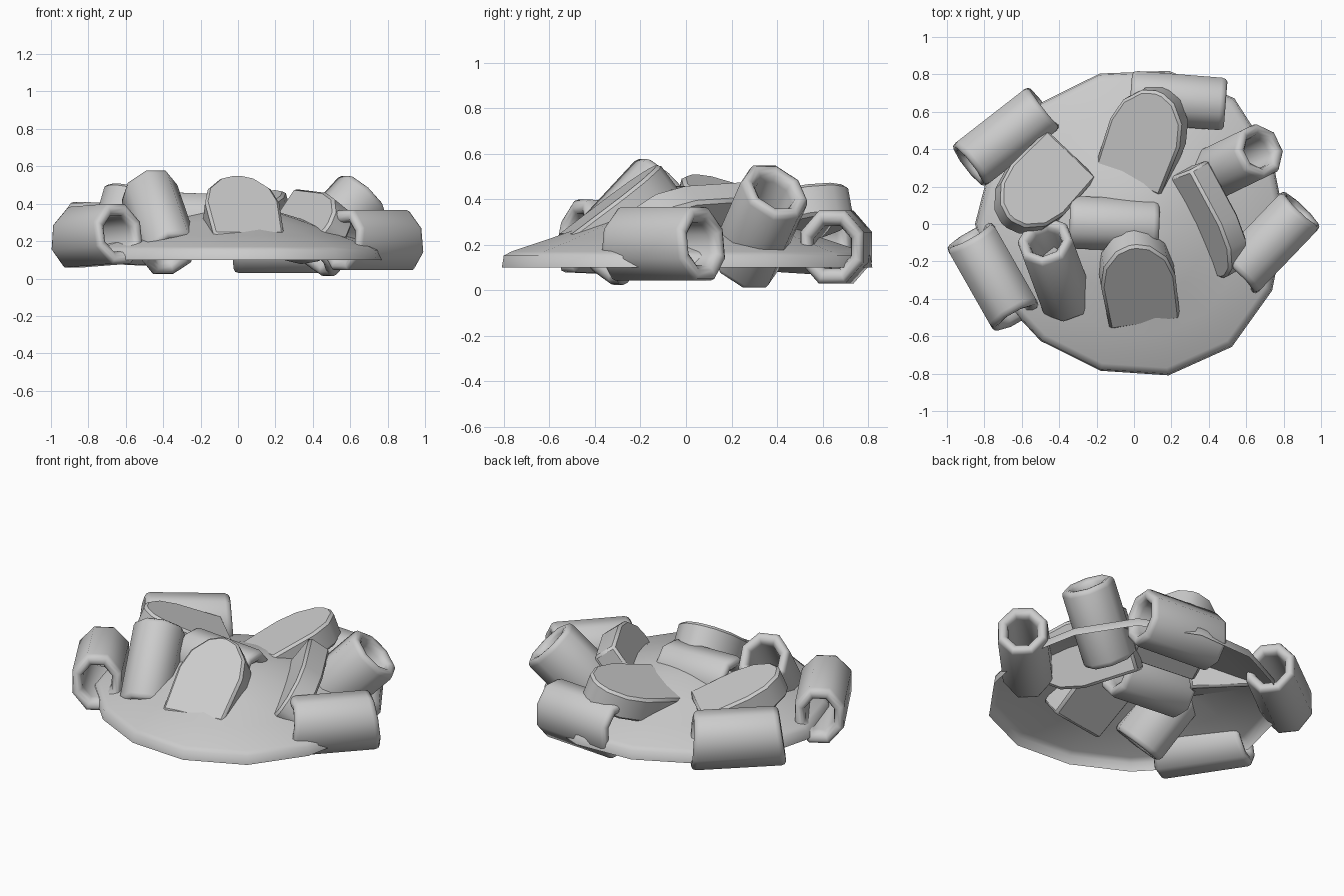
import bpy, bmesh, math
from mathutils import Vector

if "Cube" in bpy.data.objects:
    bpy.data.objects.remove(bpy.data.objects["Cube"])

grey = bpy.data.materials.new("plain_grey")
grey.diffuse_color = (0.6, 0.6, 0.6, 1)
grey.use_nodes = True
grey.node_tree.nodes["Principled BSDF"].inputs["Base Color"].default_value = grey.diffuse_color


def finish(name, bm, angle):
    bmesh.ops.recalc_face_normals(bm, faces=bm.faces)
    me = bpy.data.meshes.new(name)
    bm.to_mesh(me)
    bm.free()
    me.materials.append(grey)
    ob = bpy.data.objects.new(name, me)
    bpy.context.collection.objects.link(ob)
    bpy.ops.object.select_all(action='DESELECT')
    ob.select_set(True)
    bpy.context.view_layer.objects.active = ob
    bpy.ops.object.shade_smooth_by_angle(angle=math.radians(angle))
    return ob


# Sauce mound: open 14-sided dome with a short rounded rim and uneven edge
def mound():
    radii = [.81, .82, .86, .84, .825, .82, .84, .85, .83, .80, .805, .83, .84, .82]
    profile = [(.25, .36), (.49, .30), (.73, .23), (.95, .17), (.99, .152), (1, .10)]
    n = len(radii)
    bm = bmesh.new()
    rings = []
    for f, z in profile:
        rings.append([bm.verts.new((r * f * math.cos(2 * math.pi * k / n),
                                    r * f * math.sin(2 * math.pi * k / n), z))
                      for k, r in enumerate(radii)])
    top = bm.verts.new((0, 0, .38))
    for k in range(n):
        j = (k + 1) % n
        bm.faces.new((top, rings[0][k], rings[0][j]))
        for a, b in zip(rings, rings[1:]):
            bm.faces.new((a[k], b[k], b[j], a[j]))
    finish("sauce_mound", bm, 80)


# Pasta tube: hollow 8-sided, slightly oval, rounded rims, between two points;
# slant cuts both ends so the underside is longer
def tube(name, p, q, slant=0.0):
    p, q = Vector(p), Vector(q)
    d = (q - p).normalized()
    side = d.cross(Vector((0, 0, 1))).normalized()
    up = side.cross(d)
    L = (q - p).length
    # (radius factor, inset from the end)
    end = [(1, .03), (.96, .01), (.86, 0), (.72, .004), (.62, .02), (.58, .05)]
    prof = [(r, t, 1) for r, t in end] + [(r, t, -1) for r, t in reversed(end)]
    bm = bmesh.new()
    cols = []
    for k in range(8):
        a = math.pi * (k + .5) / 4
        r_dir = side * (.152 * math.cos(a)) + up * (.174 * math.sin(a))
        col = []
        for r, t, s in prof:
            v = r_dir * r
            t += slant * v.dot(up)
            col.append(bm.verts.new(v + (p + d * t if s > 0 else q - d * t)))
        cols.append(col)
    for k in range(8):
        a, b = cols[k], cols[(k + 1) % 8]
        for i in range(len(prof)):
            j = (i + 1) % len(prof)
            bm.faces.new((a[i], a[j], b[j], b[i]))
    finish(name, bm, 70)


# Chunk: thick D-shaped slice; base = middle of straight edge on the top face,
# u points to the rounded end, w lies across it
def chunk(name, base, u, w, length, thick=.15, width=1.0):
    u = Vector(u).normalized()
    w = Vector(w)
    w = (w - u * w.dot(u)).normalized()
    n = u.cross(w)
    if n.z < 0:
        n = -n
    half = [(0, .185), (.55, .195), (.78, .165), (.95, .09)]
    outline = half + [(1, .02), (1, -.02)] + [(a, -b) for a, b in reversed(half)]
    bm = bmesh.new()
    pts = [Vector(base) + u * (a * length) + w * (b * width) for a, b in outline]
    face = bm.faces.new([bm.verts.new(v) for v in pts])
    ext = bmesh.ops.extrude_face_region(bm, geom=[face])
    verts = [g for g in ext["geom"] if isinstance(g, bmesh.types.BMVert)]
    bmesh.ops.translate(bm, verts=verts, vec=-n * thick)
    bmesh.ops.recalc_face_normals(bm, faces=bm.faces)
    sharp = [e for e in bm.edges if e.calc_face_angle(0) > 1]
    bmesh.ops.bevel(bm, geom=sharp, offset=.015, segments=1, affect='EDGES')
    finish(name, bm, 40)


mound()

tubes = {
    "tube_back_left": ((-.885, .31, .25), (-.48, .625, .23), .1),
    "tube_front_left": ((-.88, -.06, .22), (-.63, -.50, .24), .17),
    "tube_back": ((-.02, .68, .19), (.49, .64, .19), 0),
    "tube_right_raised": ((.38, .25, .115), (.68, .395, .445), 0),
    "tube_right": ((.55, -.28, .205), (.895, .08, .205), .12),
    "tube_left_raised": ((-.36, -.405, .125), (-.48, -.08, .475), 0),
    "tube_centre": ((-.35, .01, .30), (.13, -.01, .28), 0),
}
for name, (p, q, slant) in tubes.items():
    tube(name, p, q, slant)

chunk("chunk_front", (.06, -.54, .24), (-.12, .75, .57), (1, .02, -.1), .53, .16, 1.03)
chunk("chunk_back", (-.04, .22, .33), (.33, .92, .26), (.9, -.35, .2), .53, .15, 1.05)
chunk("chunk_right", (.20, .25, .335), (.45, -.87, -.08), (.5, .25, .8), .61, .14)
chunk("chunk_left", (-.33, .38, .32), (-.68, -.72, .40), (-.7, .7, 0), .52, .15)
